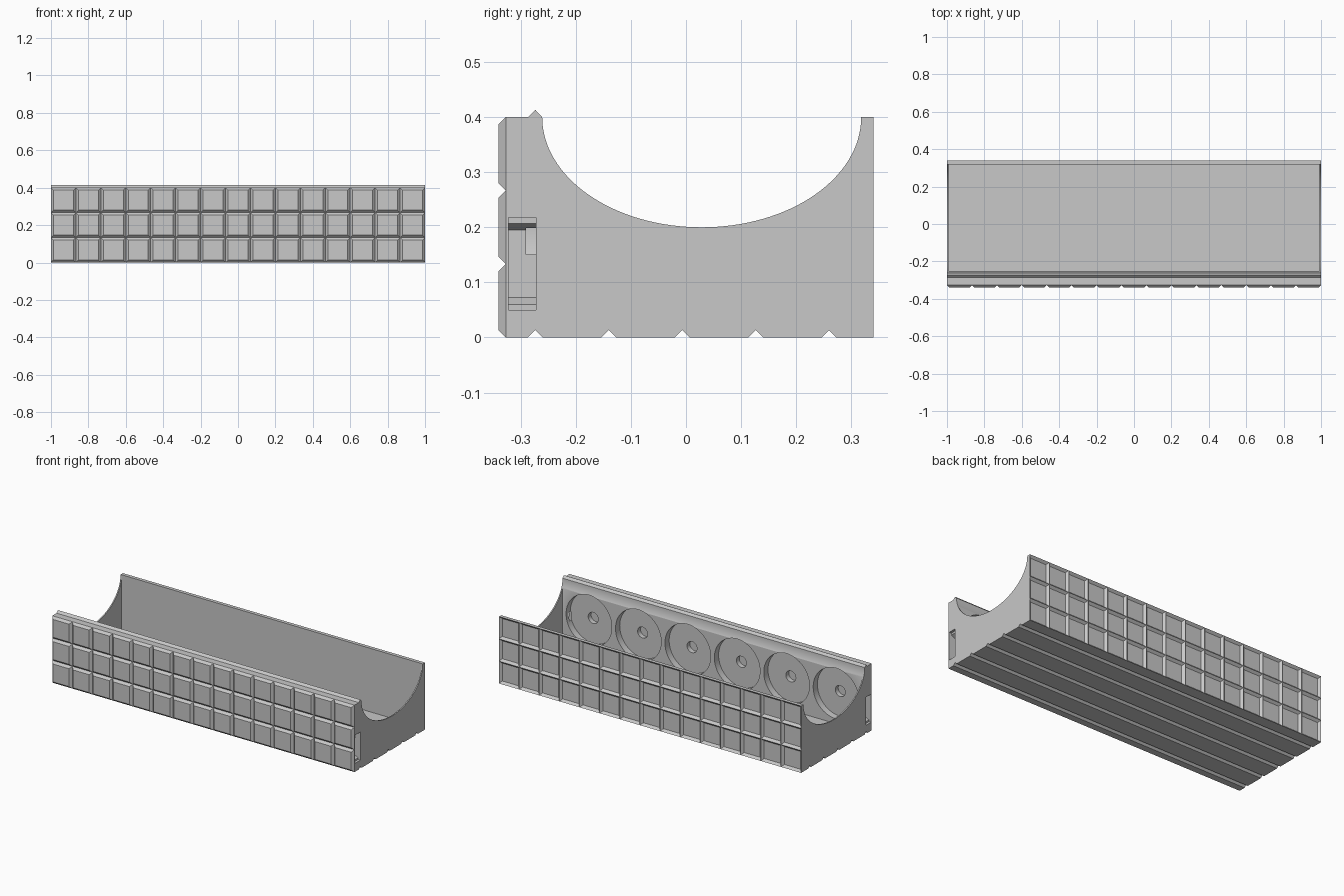
import bpy, bmesh, math

cube = bpy.data.objects.get("Cube")
if cube:
    bpy.data.objects.remove(cube, do_unlink=True)

GREY = (0.58, 0.58, 0.58, 1)
grey = bpy.data.materials.new("plain grey")
grey.use_nodes = True
grey.diffuse_color = GREY
grey.node_tree.nodes["Principled BSDF"].inputs["Base Color"].default_value = GREY

CELL = 0.4 / 3      # pitch of tiles, ribs and grooves
V = 0.0133          # depth and half width of every V shape
SKIN = 0.327        # plane under the tiles and ribs
COLS, ROWS = 15, 3


def finish(bm, name):
    bmesh.ops.recalc_face_normals(bm, faces=bm.faces)
    mesh = bpy.data.meshes.new(name)
    bm.to_mesh(mesh)
    bm.free()
    mesh.materials.append(grey)
    ob = bpy.data.objects.new(name, mesh)
    bpy.context.collection.objects.link(ob)
    return ob


def prism(bm, points, offset):
    """Extrude a closed outline by an offset."""
    near = [bm.verts.new(p) for p in points]
    far = [bm.verts.new([a + b for a, b in zip(p, offset)]) for p in points]
    bm.faces.new(near)
    bm.faces.new(far[::-1])
    for i in range(len(near)):
        j = (i + 1) % len(near)
        bm.faces.new((near[i], near[j], far[j], far[i]))


def cut(target, name, outlines):
    """Subtract a set of separate prisms from the target."""
    bm = bmesh.new()
    for points, offset in outlines:
        prism(bm, points, offset)
    cutter = finish(bm, name)
    cutter.hide_render = True
    mod = target.modifiers.new(name, 'BOOLEAN')
    mod.operation, mod.solver, mod.object = 'DIFFERENCE', 'EXACT', cutter
    bpy.ops.object.select_all(action='DESELECT')
    bpy.context.view_layer.objects.active = target
    target.select_set(True)
    bpy.ops.object.modifier_apply(modifier=name)
    bpy.data.objects.remove(cutter, do_unlink=True)


def circle(x, y, z, r, n=64):
    return [(x + r * math.cos(t), y, z + r * math.sin(t))
            for t in (2 * math.pi * i / n for i in range(n))]


# Body outline: grooved underside, elliptical scoop, ridge on the front lip
RIDGE = -0.2735
outline = [(-SKIN, 0)]
for k in range(5):
    y = RIDGE + k * CELL
    outline += [(y - V, 0), (y, V), (y + V, 0)]
outline += [(SKIN, 0), (SKIN, 0.4)]
for i in range(65):
    t = math.pi * i / 64
    outline.append((0.0285 + 0.2895 * math.cos(t), 0.4 - 0.2 * math.sin(t)))
outline += [(RIDGE, 0.4 + V), (RIDGE - V, 0.4), (-SKIN, 0.4)]
bm = bmesh.new()
prism(bm, [(-1, y, z) for y, z in outline], (2, 0, 0))
body = finish(bm, "trough_body")

# Inner cavity
W = 0.993
cut(body, "cavity_cutter", [([(-W, -0.25, 0.02), (W, -0.25, 0.02),
                              (W, 0.319, 0.02), (-W, 0.319, 0.02)], (0, 0, 0.5))])

# Round recesses with centre holes in the front wall
centres = [(i - 2.5) * 0.327 for i in range(6)]
cut(body, "disc_cutter",
    [(circle(x, -0.29, 0.2, 0.151), (0, 0.08, 0)) for x in centres])
cut(body, "hole_cutter",
    [(circle(x, -0.318, 0.2, 0.033, 32), (0, 0.07, 0)) for x in centres])

# Stepped slots in both ends
slot = [(1.02, 0.05), (1.02, 0.218), (0.985, 0.218), (0.985, 0.207),
        (0.96, 0.195), (0.96, 0.073), (0.985, 0.06), (0.985, 0.05)]
cut(body, "slot_cutter",
    [([(s * x, -0.322, z) for x, z in slot], (0, 0.05, 0)) for s in (-1, 1)])

bpy.ops.object.shade_smooth_by_angle(angle=math.radians(25))

# Chamfered tiles on the front
bm = bmesh.new()
for c in range(COLS):
    for r in range(ROWS):
        x, z = -1 + c * CELL, r * CELL
        rings = []
        for d in (0, V):
            a, b = d, CELL - d
            rings.append([bm.verts.new((x + u, -SKIN - d, z + w))
                          for u, w in ((a, a), (b, a), (b, b), (a, b))])
        base, top = rings
        bm.faces.new(top)
        for i in range(4):
            j = (i + 1) % 4
            bm.faces.new((base[i], base[j], top[j], top[i]))
finish(bm, "front_tiles")

# Lattice of V ribs on the back, halved along the borders
bm = bmesh.new()
for c in range(COLS + 1):
    x = -1 + c * CELL
    prism(bm, [(max(x - V, -1), SKIN, 0), (min(x + V, 1), SKIN, 0),
               (x, SKIN + V, 0)], (0, 0, 0.4))
for r in range(ROWS + 1):
    z = r * CELL
    prism(bm, [(-1, SKIN, max(z - V, 0)), (-1, SKIN, min(z + V, 0.4)),
               (-1, SKIN + V, z)], (2, 0, 0))
finish(bm, "back_ribs")
